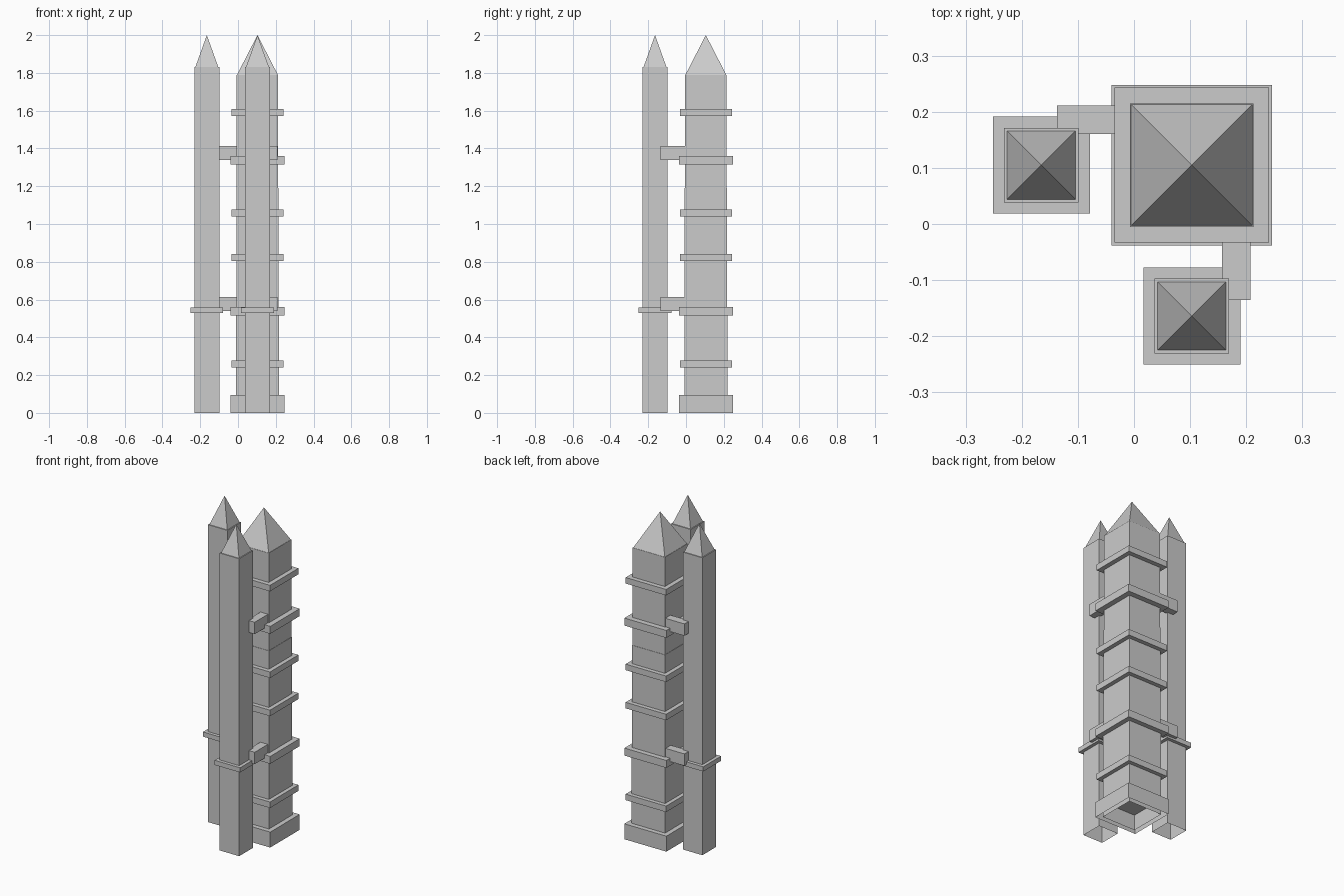
import bpy, bmesh

if "Cube" in bpy.data.objects:
    bpy.data.objects.remove(bpy.data.objects["Cube"], do_unlink=True)

stone = bpy.data.materials.new("grey_stone")
grey = (0.6, 0.6, 0.6, 1)
stone.use_nodes = True
stone.diffuse_color = grey
stone.node_tree.nodes["Principled BSDF"].inputs["Base Color"].default_value = grey


def finish(name, bm):
    mesh = bpy.data.meshes.new(name)
    bm.to_mesh(mesh)
    bm.free()
    mesh.materials.append(stone)
    obj = bpy.data.objects.new(name, mesh)
    bpy.context.collection.objects.link(obj)
    return obj


def box(name, low, high, open_bottom=False):
    bm = bmesh.new()
    bmesh.ops.create_cube(bm, size=1)
    for v in bm.verts:
        v.co = [(a + b) / 2 + c * (b - a) for a, b, c in zip(low, high, v.co)]
    if open_bottom:
        bm.normal_update()
        under = [f for f in bm.faces if f.normal.z < -0.5]
        bmesh.ops.delete(bm, geom=under, context='FACES_ONLY')
    return finish(name, bm)


def square(name, centre, half, z0, z1, open_bottom=False):
    x, y = centre
    return box(name, (x - half, y - half, z0), (x + half, y + half, z1), open_bottom)


def spire(name, centre, half, z0, z1):
    x, y = centre
    bm = bmesh.new()
    corners = [bm.verts.new((x + sx * half, y + sy * half, z0))
               for sx, sy in ((-1, -1), (1, -1), (1, 1), (-1, 1))]
    tip = bm.verts.new((x, y, z1))
    for i in range(4):
        bm.faces.new((corners[i], corners[(i + 1) % 4], tip))
    bm.faces.new(corners[::-1])
    return finish(name, bm)


# Main tower: three stepped stages, plinth and spire
main = (0.103, 0.105)
square("main_tower_lower", main, 0.1135, 0, 0.54, True)
square("main_tower_middle", main, 0.112, 0.54, 1.19)
square("main_tower_upper", main, 0.110, 1.19, 1.79)
square("main_plinth", main, 0.143, 0, 0.095, True)
spire("main_spire", main, 0.108, 1.79, 2)

# Ledges around the main tower
for i, z in enumerate((0.24, 0.805, 1.04, 1.573)):
    square(f"narrow_ledge_{i + 1}", main, 0.138, z, z + 0.037)
for i, z in enumerate((0.515, 1.315)):
    square(f"wide_ledge_{i + 1}", main, 0.143, z, z + 0.046)

# Two slim side towers
for side, centre in (("right", (-0.165, 0.105)), ("front", (0.103, -0.164))):
    square(f"{side}_tower", centre, 0.0665, 0, 1.83, True)
    square(f"{side}_tower_ledge", centre, 0.0865, 0.528, 0.557)
    spire(f"{side}_spire", centre, 0.061, 1.83, 2)

# Bridges joining the side towers to the main tower
for level, z in (("lower", 0.54), ("upper", 1.34)):
    box(f"{level}_right_bridge", (-0.137, 0.16, z), (0, 0.211, z + 0.073))
    box(f"{level}_front_bridge", (0.157, -0.135, z), (0.208, 0, z + 0.073))
